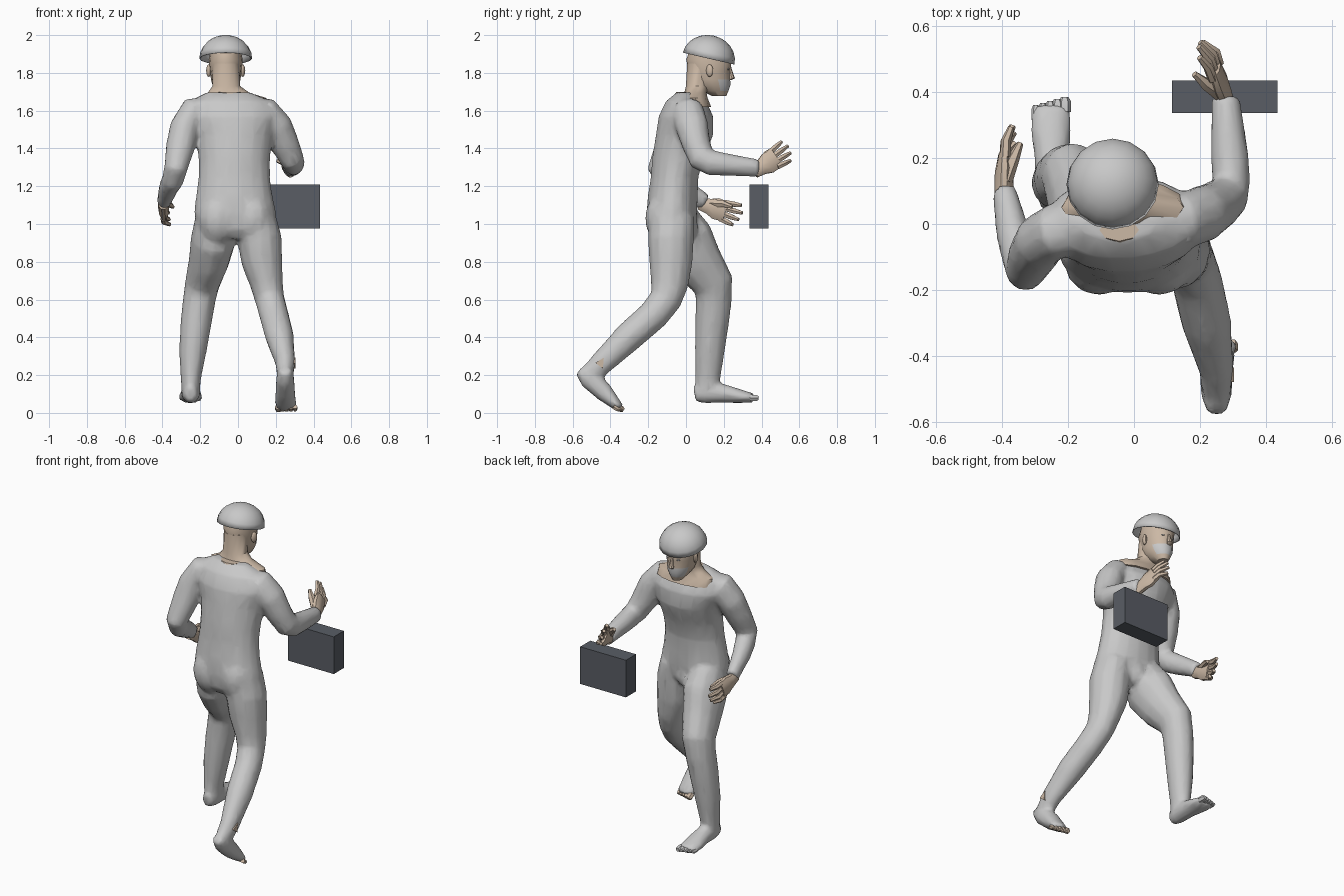
import bpy, bmesh, math
from mathutils import Vector, Matrix

if "Cube" in bpy.data.objects:
    bpy.data.objects.remove(bpy.data.objects["Cube"])


def material(name, rgb):
    m = bpy.data.materials.new(name)
    m.use_nodes = True
    m.diffuse_color = (*rgb, 1)
    m.node_tree.nodes["Principled BSDF"].inputs["Base Color"].default_value = (*rgb, 1)
    return m


GRAY = material("light gray", (0.58, 0.58, 0.58))
SKIN = material("skin", (0.60, 0.48, 0.375))
DARK = material("dark slate", (0.10, 0.11, 0.13))


def loft(bm, rings, n=12, level=False):
    """Bridge ellipse rings (centre, half-width near x, other half-width)."""
    pts = [Vector(r[0]) for r in rings]
    loops = []
    for i, (c, a, b) in enumerate(rings):
        t = (pts[min(i + 1, len(pts) - 1)] - pts[max(i - 1, 0)]).normalized()
        if level:
            t = Vector((0, 0, 1))
        side = (Vector((1, 0, 0)) - t * t.x).normalized()
        up = t.cross(side)
        loops.append([bm.verts.new(pts[i] + side * a * math.cos(k * math.tau / n)
                                   + up * b * math.sin(k * math.tau / n)) for k in range(n)])
    for p, q in zip(loops, loops[1:]):
        for k in range(n):
            bm.faces.new((p[k], p[(k + 1) % n], q[(k + 1) % n], q[k]))
    bm.faces.new(loops[0][::-1])
    bm.faces.new(loops[-1])


def ball(bm, centre, size, turn=0):
    bmesh.ops.create_uvsphere(bm, u_segments=12, v_segments=8, radius=1,
                              matrix=Matrix.Translation(centre) @ Matrix.Rotation(turn, 4, "Z")
                              @ Matrix.Diagonal((*size, 1)))


def finish(name, bm, mats, angle=40):
    bmesh.ops.recalc_face_normals(bm, faces=bm.faces)
    me = bpy.data.meshes.new(name)
    bm.to_mesh(me)
    bm.free()
    ob = bpy.data.objects.new(name, me)
    bpy.context.collection.objects.link(ob)
    for m in mats:
        me.materials.append(m)
    bpy.ops.object.select_all(action="DESELECT")
    ob.select_set(True)
    bpy.context.view_layer.objects.active = ob
    if angle:
        bpy.ops.object.shade_smooth_by_angle(angle=math.radians(angle))
    return ob


# Body suit: torso, arms, legs and feet fused into one skin
bm = bmesh.new()
loft(bm, [((-.01, -.07, .92), .13, .09), ((-.012, -.075, .97), .20, .125),
          ((-.015, -.075, 1.06), .218, .135), ((-.02, -.07, 1.15), .202, .133),
          ((-.02, -.06, 1.25), .189, .127), ((-.02, -.042, 1.35), .189, .138),
          ((-.02, -.008, 1.47), .207, .153), ((-.03, .0, 1.57), .245, .146),
          ((-.04, 0, 1.65), .215, .108), ((-.05, -.004, 1.697), .115, .045)], 18, True)
# Left arm, bent forward at the elbow
loft(bm, [((.06, .0, 1.61), .06, .07), ((.15, .01, 1.595), .075, .085),
          ((.208, .03, 1.52), .08, .088), ((.248, .055, 1.42), .078, .076),
          ((.285, .085, 1.345), .065, .073), ((.295, .13, 1.325), .058, .068),
          ((.29, .21, 1.315), .058, .06), ((.278, .385, 1.295), .043, .047)])
# Right arm, swung back
loft(bm, [((-.14, -.01, 1.61), .06, .07), ((-.235, -.02, 1.595), .08, .085),
          ((-.282, -.05, 1.51), .08, .085), ((-.305, -.09, 1.41), .077, .075),
          ((-.33, -.14, 1.29), .062, .065), ((-.345, -.095, 1.235), .058, .065),
          ((-.367, -.03, 1.195), .052, .059), ((-.393, .1, 1.115), .037, .045)])
# Left leg, trailing
loft(bm, [((.1, -.075, 1.04), .10, .12), ((.114, -.08, .92), .118, .122),
          ((.127, -.08, .8), .109, .115), ((.152, -.087, .68), .087, .1),
          ((.168, -.108, .6), .078, .086), ((.19, -.17, .52), .078, .082),
          ((.22, -.3, .405), .076, .079), ((.25, -.44, .27), .053, .064),
          ((.25, -.5, .21), .046, .057)])
loft(bm, [((.25, -.565, .225), .032, .028), ((.25, -.512, .185), .048, .058),
          ((.25, -.435, .11), .053, .05), ((.252, -.38, .055), .058, .033),
          ((.254, -.35, .026), .054, .022)])
# Right leg, leading
loft(bm, [((-.125, -.06, 1.04), .10, .12), ((-.13, -.01, .92), .12, .155),
          ((-.155, .06, .8), .107, .135), ((-.19, .145, .68), .092, .11),
          ((-.205, .147, .6), .087, .096), ((-.222, .138, .48), .083, .09),
          ((-.24, .125, .32), .072, .079), ((-.25, .115, .18), .054, .067),
          ((-.25, .115, .11), .049, .063)])
loft(bm, [((-.25, .045, .1), .032, .042), ((-.25, .1, .11), .049, .06),
          ((-.25, .2, .103), .053, .05), ((-.252, .29, .087), .063, .036),
          ((-.252, .36, .079), .057, .023)])
# Buttocks and crotch
for c, s in (((-.105, -.115, 1.03), (.108, .102, .14)), ((.075, -.115, 1.03), (.108, .102, .14)),
             ((-.01, .0, .99), (.07, .065, .08))):
    ball(bm, c, s)
suit = finish("body_suit", bm, [GRAY], 0)
fuse = suit.modifiers.new("fuse", "REMESH")
fuse.mode, fuse.voxel_size, fuse.use_smooth_shade = "VOXEL", .014, True
relax = suit.modifiers.new("relax", "SMOOTH")
relax.factor, relax.iterations = .5, 2
thin = suit.modifiers.new("simplify", "DECIMATE")
thin.ratio = .2

# Toes
for name, mat, x, y, z, step, big in (("right_toes", GRAY, -.252, .34, .08, (0, .045, -.002), 1),
                                      ("left_toes", SKIN, .256, -.36, .032, (0, .03, -.018), -1)):
    bm = bmesh.new()
    for i in range(5):
        base = Vector((x + big * (.042 - .022 * i), y - .006 * i, z))
        r = .019 - .0015 * i
        tip = base + Vector(step)
        loft(bm, [(base, r, r), (base.lerp(tip, .7), r, r), (tip, r * .6, r * .6)], 6)
    finish(name, bm, [mat])

# Bare patch on the outside of the left ankle
bm = bmesh.new()
bottom, top = ([bm.verts.new((x, y, z)) for y, z in ((-.48, .265), (-.435, .292), (-.44, .235))]
               for x in (.295, .304))
bm.faces.new(bottom)
bm.faces.new(top)
for k in range(3):
    bm.faces.new((bottom[k], bottom[k - 1], top[k - 1], top[k]))
finish("ankle_patch", bm, [SKIN], 0)


# Hands: flat palm, four fanned fingers and a thumb
def hand(name, wrist, forward, spread, inward, thumb):
    w, f, s = Vector(wrist), Vector(forward).normalized(), Vector(spread).normalized()
    inn = Vector(inward)
    bm = bmesh.new()
    loft(bm, [(w - f * .03, .027, .034), (w + f * .02, .029, .043),
              (w + f * .06, .029, .06), (w + f * .115, .02, .057)], 10)
    for i in range(4):
        k = 1.5 - i
        base = w + f * .095 + s * .029 * k
        d = (f + s * .1 * k).normalized()
        length = (.092, .107, .098, .075)[i]
        mid, tip = base + d * length * .55, base + d * length + inn * (.014 + .006 * i)
        loft(bm, [(base, .016, .017), (mid, .015, .016), (tip, .01, .01)], 6)
    root, tip = w + f * .03 + s * .02, Vector(thumb)
    loft(bm, [(root, .026, .026), (root.lerp(tip, .55) + s * .008, .019, .019),
              (tip, .01, .01)], 6)
    finish(name, bm, [SKIN])


hand("left_hand", (.272, .385, 1.29), (-.25, .8, .52), (-.2, -.5, .8), (-1, 0, 0), (.183, .455, 1.395))
hand("right_hand", (-.395, .1, 1.1), (.03, .95, -.3), (.05, .28, .95), (1, 0, 0), (-.345, .245, 1.09))

# Neck and exposed collar area, with a small point at the nape
bm = bmesh.new()
loft(bm, [((-.03, .06, 1.62), .185, .075), ((-.035, .05, 1.667), .185, .066),
          ((-.05, .05, 1.695), .11, .06), ((-.062, .06, 1.73), .073, .062),
          ((-.065, .075, 1.85), .072, .07)], 14, True)
loft(bm, [((-.035, -.068, 1.66), .004, .006), ((-.045, -.018, 1.698), .06, .034)], 8, True)
finish("neck", bm, [SKIN])

# Head with a gray patch over the mouth and jaw
bm = bmesh.new()
loft(bm, [((-.065, .175, 1.678), .03, .038), ((-.065, .155, 1.705), .052, .07),
          ((-.065, .14, 1.735), .07, .095), ((-.065, .13, 1.765), .078, .104),
          ((-.065, .125, 1.81), .084, .109), ((-.065, .122, 1.87), .09, .121),
          ((-.065, .115, 1.92), .08, .095)], 16, True)
# Nose
loft(bm, [((-.065, .228, 1.835), .008, .01), ((-.065, .238, 1.79), .013, .014),
          ((-.065, .243, 1.772), .017, .016), ((-.065, .232, 1.762), .01, .008)], 8, True)
for f in bm.faces:
    c = f.calc_center_median()
    if 1.70 < c.z < 1.755 and c.y > .185:
        f.material_index = 1
finish("head", bm, [SKIN, GRAY])

# Ears and eyes
for name, side in (("left", 1), ("right", -1)):
    bm = bmesh.new()
    ball(bm, (-.065 + side * .09, .125, 1.812), (.012, .02, .033), side * -.4)
    finish(name + "_ear", bm, [SKIN])
    bm = bmesh.new()
    ball(bm, (-.065 + side * .035, .223, 1.82), (.013, .006, .005))
    finish(name + "_eye", bm, [GRAY])

# Cap: open dome tipped forward
bm = bmesh.new()
bmesh.ops.create_uvsphere(bm, u_segments=16, v_segments=12, radius=.14)
bmesh.ops.delete(bm, geom=[v for v in bm.verts if v.co.z < -.001], context="VERTS")
bm.transform(Matrix.Translation((-.065, .12, 1.876)) @ Matrix.Rotation(math.radians(-13), 4, "X")
             @ Matrix.Diagonal((1, 1, .885, 1)))
cap = finish("cap", bm, [GRAY])
shell = cap.modifiers.new("shell", "SOLIDIFY")
shell.thickness = .004

# Case
bm = bmesh.new()
bmesh.ops.create_cube(bm, size=1, matrix=Matrix.Translation((.275, .386, 1.0925))
                      @ Matrix.Diagonal((.32, .1, .235, 1)))
finish("case", bm, [DARK], 0)
